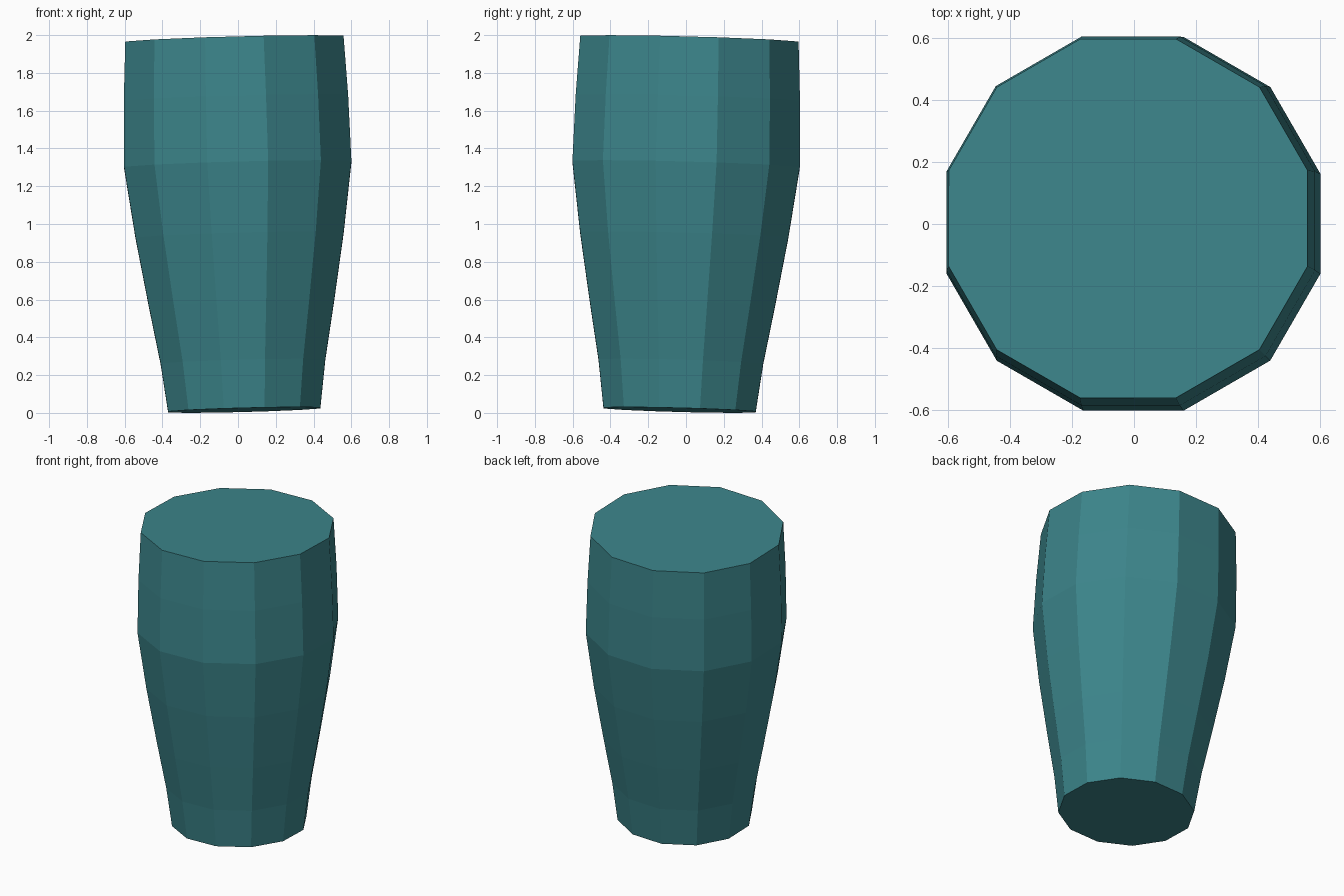
import bpy, bmesh, math
from mathutils import Vector, Matrix

if "Cube" in bpy.data.objects:
    bpy.data.objects.remove(bpy.data.objects["Cube"])

SIDES = 12
# (height along the axis, distance from axis to the flat sides)
PROFILE = [(0.0, 0.403), (0.255, 0.436), (0.56, 0.490), (0.925, 0.551),
           (1.30, 0.602), (1.65, 0.594), (1.963, 0.578)]

teal = bpy.data.materials.new("teal")
teal.diffuse_color = (0.045, 0.235, 0.258, 1.0)
teal.use_nodes = True
teal.node_tree.nodes["Principled BSDF"].inputs["Base Color"].default_value = teal.diffuse_color

# Faceted barrel body: stacked rings with closed ends
bm = bmesh.new()
rings = []
for z, apothem in PROFILE:
    r = apothem / math.cos(math.pi / SIDES)
    rings.append([bm.verts.new((r * math.cos(a), r * math.sin(a), z))
                  for a in (math.tau * (i + 0.5) / SIDES for i in range(SIDES))])
for lower, upper in zip(rings, rings[1:]):
    for i in range(SIDES):
        j = (i + 1) % SIDES
        bm.faces.new((lower[i], lower[j], upper[j], upper[i]))
bm.faces.new(rings[0][::-1])
bm.faces.new(rings[-1])

# Slight lean of the whole body
lean = Vector((0, 0, 1)).rotation_difference(Vector((-0.0265, 0.0265, 1)))
base = Matrix.Translation((0.033, -0.034, 0.0))
bm.transform(base @ lean.to_matrix().to_4x4())

# Stand the lowest corner on the ground
low = min(v.co.z for v in bm.verts)
bm.transform(Matrix.Translation((0, 0, -low)))

mesh = bpy.data.meshes.new("barrel_body")
bm.to_mesh(mesh)
bm.free()
mesh.materials.append(teal)
body = bpy.data.objects.new("barrel_body", mesh)
bpy.context.collection.objects.link(body)
